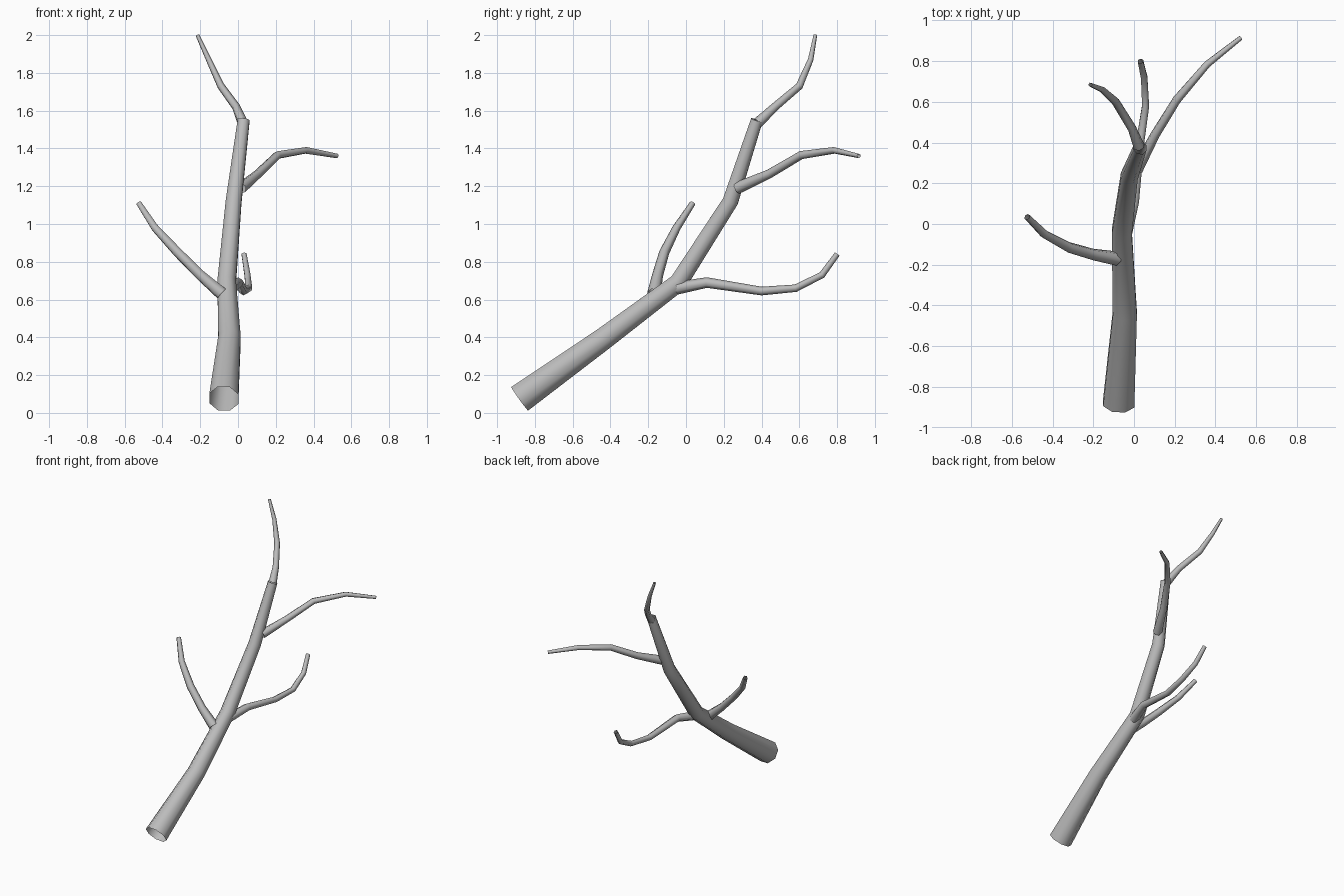
import bpy
import bmesh
import math
from mathutils import Vector

cube = bpy.data.objects.get("Cube")
if cube:
    bpy.data.objects.remove(cube, do_unlink=True)

bark = bpy.data.materials.new("grey_bark")
bark.use_nodes = True
grey = (0.5, 0.5, 0.5, 1)
bark.diffuse_color = grey
bark.node_tree.nodes["Principled BSDF"].inputs["Base Color"].default_value = grey
bark.node_tree.nodes["Principled BSDF"].inputs["Roughness"].default_value = 0.8


def limb(name, path, sides):
    """Open tapered tube through (x, y, z, radius) stations."""
    points = [Vector(p[:3]) for p in path]
    steps = [(b - a).normalized() for a, b in zip(points, points[1:])]
    bm = bmesh.new()
    rings = []
    across = Vector((1, 0, 0))
    for i, p in enumerate(points):
        # Each ring lies on the bisecting plane, its frame carried along the path
        tangent = (steps[max(i - 1, 0)] + steps[min(i, len(steps) - 1)]).normalized()
        across = (across - tangent * across.dot(tangent)).normalized()
        up = tangent.cross(across)
        ring = []
        for k in range(sides):
            a = math.tau * (k + 0.5) / sides
            ring.append(bm.verts.new(p + path[i][3] * (across * math.cos(a) + up * math.sin(a))))
        rings.append(ring)
    for low, high in zip(rings, rings[1:]):
        for k in range(sides):
            n = (k + 1) % sides
            bm.faces.new((low[k], low[n], high[n], high[k])).smooth = True
    mesh = bpy.data.meshes.new(name)
    bm.to_mesh(mesh)
    bm.free()
    mesh.materials.append(bark)
    obj = bpy.data.objects.new(name, mesh)
    bpy.context.collection.objects.link(obj)


# Leaning trunk, open at the cut base
limb("trunk", [(-.075, -.88, .075, .083), (-.045, -.44, .39, .064), (-.06, -.04, .69, .053),
               (-.023, .235, 1.12, .045), (.03, .375, 1.55, .034)], 8)

# Side branches, from lowest to highest
limb("right_branch", [(-.085, -.17, .63, .036), (-.2, -.15, .73, .029), (-.32, -.115, .85, .027),
                      (-.44, -.05, .98, .022), (-.525, .035, 1.11, .016)], 6)
limb("back_branch", [(-.04, -.05, .66, .034), (0, .11, .69, .028), (.03, .4, .645, .023),
                     (.057, .58, .66, .02), (.05, .72, .73, .018), (.032, .8, .84, .015)], 6)
limb("left_branch", [(.015, .27, 1.19, .032), (.105, .44, 1.265, .024), (.21, .61, 1.365, .022),
                     (.36, .785, 1.39, .018), (.525, .915, 1.36, .012)], 6)
limb("top_branch", [(.025, .38, 1.535, .029), (-.01, .47, 1.62, .022), (-.09, .6, 1.73, .02),
                    (-.155, .66, 1.87, .015), (-.215, .685, 2, .01)], 6)
